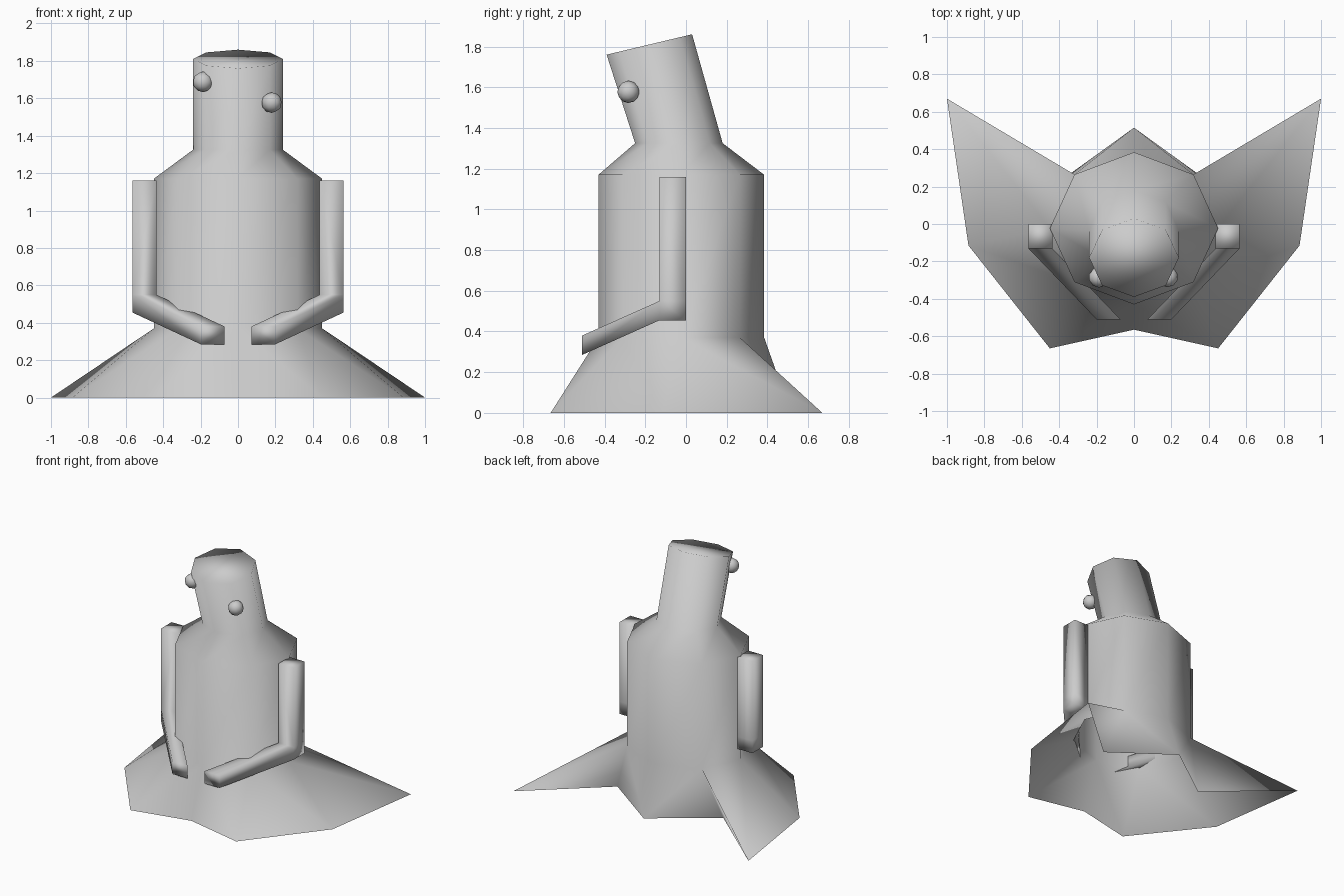
import bpy, bmesh, math

if "Cube" in bpy.data.objects:
    bpy.data.objects.remove(bpy.data.objects["Cube"])

grey = bpy.data.materials.new("plain grey")
grey.diffuse_color = (0.6, 0.6, 0.6, 1)
grey.use_nodes = True
grey.node_tree.nodes["Principled BSDF"].inputs["Base Color"].default_value = grey.diffuse_color


def finish(bm, name):
    """Turn a bmesh into a smooth grey object."""
    bmesh.ops.recalc_face_normals(bm, faces=bm.faces)
    mesh = bpy.data.meshes.new(name)
    bm.to_mesh(mesh)
    bm.free()
    mesh.materials.append(grey)
    for p in mesh.polygons:
        p.use_smooth = True
    ob = bpy.data.objects.new(name, mesh)
    bpy.context.collection.objects.link(ob)
    return ob


def ring(bm, rx, ry, cy, z, tilt=0.0):
    """Eight-sided ring starting at the front; tilt raises the back."""
    out = []
    for i in range(8):
        a = i * math.pi / 4
        c = math.cos(a)
        out.append(bm.verts.new((rx * math.sin(a), cy - ry * c, z - tilt * c)))
    return out


# body: waist, shoulder, neck and tilted crown
bm = bmesh.new()
rings = [ring(bm, 0.45, 0.407, -0.023, 0.37),
         ring(bm, 0.45, 0.407, -0.023, 1.17),
         ring(bm, 0.24, 0.215, -0.035, 1.325),
         ring(bm, 0.24, 0.21, -0.18, 1.81, 0.05)]
for lo, hi in zip(rings, rings[1:]):
    for i in range(8):
        j = (i + 1) % 8
        bm.faces.new((lo[i], lo[j], hi[j], hi[i]))
bm.faces.new(rings[-1])

# open skirt: ground points joined to the waist, mirrored left and right
waist = rings[0]
front = bm.verts.new((0, -0.565, 0))
back = bm.verts.new((0, 0.515, 0))
for s in (1, -1):
    w = [waist[(s * i) % 8] for i in range(5)]
    corner, side, tip, notch = [bm.verts.new((s * x, y, 0)) for x, y in
                                ((0.45, -0.665), (0.885, -0.115), (1.0, 0.67), (0.45, 0.19))]
    for tri in ((front, corner, w[0]), (corner, w[1], w[0]),
                (corner, side, w[1]), (side, w[2], w[1]),
                (side, tip, w[2]), (tip, w[3], w[2]),
                (tip, notch, w[3]), (notch, back, w[3]), (back, w[4], w[3])):
        bm.faces.new(tri)
finish(bm, "body")


# arms: square upper arm with the forearm drawn out of the elbow's front face
def arm(name, s):
    bm = bmesh.new()

    def square(x0, x1, y0, y1, z):
        return [bm.verts.new((s * x, y, z)) for x, y in
                ((x0, y0), (x1, y0), (x1, y1), (x0, y1))]

    layers = [square(0.437, 0.565, -0.13, 0, z) for z in (1.16, 0.55, 0.455)]
    bm.faces.new(layers[0])
    bm.faces.new(layers[2])
    for k, (a, b) in enumerate(zip(layers, layers[1:])):
        for i in range(4):
            if k == 1 and i == 0:
                continue  # forearm opening
            j = (i + 1) % 4
            bm.faces.new((a[i], a[j], b[j], b[i]))
    elbow = [layers[1][0], layers[1][1], layers[2][1], layers[2][0]]
    hand = [bm.verts.new((v.co.x - s * 0.365, -0.51, v.co.z - 0.17)) for v in elbow]
    for i in range(4):
        j = (i + 1) % 4
        bm.faces.new((elbow[i], elbow[j], hand[j], hand[i]))
    bm.faces.new(hand)
    finish(bm, name)


arm("right_arm", 1)
arm("left_arm", -1)

# eyes, set at different heights
for name, x, y, z in (("left_eye", -0.187, -0.285, 1.688), ("right_eye", 0.18, -0.283, 1.577)):
    bm = bmesh.new()
    bmesh.ops.create_icosphere(bm, subdivisions=2, radius=0.055)
    bmesh.ops.translate(bm, verts=bm.verts, vec=(x, y, z))
    finish(bm, name)
